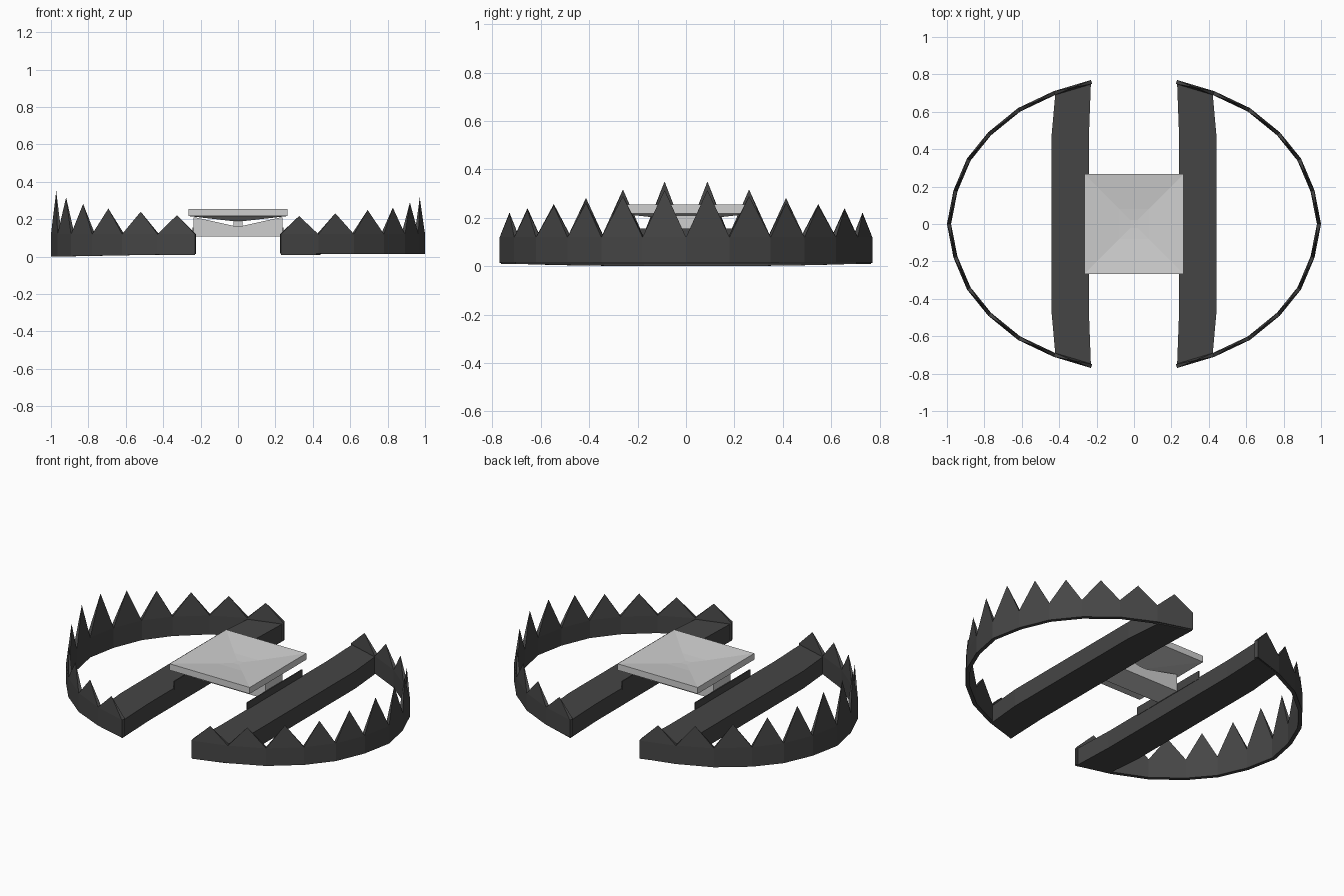
import bpy, bmesh
from mathutils import Vector

if "Cube" in bpy.data.objects:
    bpy.data.objects.remove(bpy.data.objects["Cube"], do_unlink=True)


def material(name, value):
    m = bpy.data.materials.new(name)
    m.use_nodes = True
    col = (value, value, value, 1)
    m.diffuse_color = col
    bsdf = m.node_tree.nodes["Principled BSDF"]
    bsdf.inputs["Base Color"].default_value = col
    bsdf.inputs["Roughness"].default_value = 0.7
    return m


DARK = material("dark iron", 0.06)
LIGHT = material("pale steel", 0.62)


def finish(name, bm, mat):
    bmesh.ops.recalc_face_normals(bm, faces=bm.faces)
    me = bpy.data.meshes.new(name)
    bm.to_mesh(me)
    bm.free()
    me.materials.append(mat)
    ob = bpy.data.objects.new(name, me)
    bpy.context.collection.objects.link(ob)
    return ob


def prism(name, points, offset, mat):
    """Extrude a planar outline by an offset vector."""
    bm = bmesh.new()
    face = bm.faces.new([bm.verts.new(p) for p in points])
    ext = bmesh.ops.extrude_face_region(bm, geom=[face])
    bmesh.ops.translate(bm, vec=offset,
                        verts=[g for g in ext["geom"] if isinstance(g, bmesh.types.BMVert)])
    return finish(name, bm, mat)


# Half of the jaw's plan outline, from the open end to the middle
HALF = [(0.23, 0.77), (0.43, 0.71), (0.62, 0.62), (0.78, 0.49),
        (0.893, 0.35), (0.965, 0.18), (1.0, 0.0)]
ARC = HALF + [(x, -y) for x, y in HALF[-2::-1]]
BAND_TOP, THICK = 0.12, 0.022


def jaw(name, side, tips, z_inner, z_outer):
    """Curved band with one pointed tooth on each segment."""
    bm = bmesh.new()
    rings = []
    for i, (x, y) in enumerate(ARC):
        a = Vector(ARC[max(i - 1, 0)])
        b = Vector(ARC[min(i + 1, len(ARC) - 1)])
        t = (b - a).normalized()
        inner = Vector((x, y)) + Vector((t.y, -t.x)) * THICK
        zb = z_inner + (z_outer - z_inner) * (x - 0.23) / 0.77
        rings.append([bm.verts.new((side * p[0], p[1], z)) for p, z in
                      (((x, y), zb), ((x, y), BAND_TOP),
                       (inner, BAND_TOP), (inner, zb))])
    heights = tips + tips[::-1]
    for a, b, h in zip(rings, rings[1:], heights):
        for k in (0, 2, 3):
            n = (k + 1) % 4
            bm.faces.new((a[k], a[n], b[n], b[k]))
        base = (a[1], b[1], b[2], a[2])
        mid = sum((v.co for v in base), Vector()) / 4
        tip = bm.verts.new((mid.x, mid.y, h))
        for k in range(4):
            bm.faces.new((base[k], base[(k + 1) % 4], tip))
    bm.faces.new(rings[0])
    bm.faces.new(rings[-1])
    return finish(name, bm, DARK)


jaw("left_jaw", 1, [0.217, 0.232, 0.25, 0.262, 0.29, 0.315], 0.016, 0.014)
jaw("right_jaw", -1, [0.222, 0.24, 0.257, 0.282, 0.317, 0.35], 0.014, 0.0)

# Straight beams closing each jaw, with a thin upright plate on the inner edge
BEAM_HALF = [(0.24, 0.5), (0.23, 0.765), (0.42, 0.705), (0.44, 0.48)]
BEAM = BEAM_HALF + [(x, -y) for x, y in BEAM_HALF[::-1]]
for side, label in ((1, "left"), (-1, "right")):
    prism(label + "_beam", [(side * x, y, 0.01) for x, y in BEAM], (0, 0, 0.104), DARK)
    prism(label + "_side_plate",
          [(side * 0.238, y, z) for y, z in
           ((-0.26, 0.105), (0.26, 0.105), (0.26, 0.155), (-0.26, 0.155))],
          (side * 0.006, 0, 0), DARK)

# Notched bracket spanning the beams
BRACKET_HALF = [(0.237, 0.107), (0.237, 0.21), (0.22, 0.208), (0.025, 0.165)]
BRACKET = BRACKET_HALF + [(-x, z) for x, z in BRACKET_HALF[::-1]]
prism("bracket", [(x, -0.08, z) for x, z in BRACKET], (0, 0.16, 0), LIGHT)

# Short post under the pan
prism("post", [(x, y, 0.155) for x, y in
               ((-0.025, -0.025), (0.025, -0.025), (0.025, 0.025), (-0.025, 0.025))],
      (0, 0, 0.045), LIGHT)

# Square pan: dished top, matching bulge underneath
bm = bmesh.new()
levels = [(0.03, 0.19), (0.265, 0.217), (0.265, 0.255), (0.08, 0.235), (0.02, 0.231)]
loops = [[bm.verts.new((sx * r, sy * r * 1.01, z))
          for sx, sy in ((-1, -1), (1, -1), (1, 1), (-1, 1))] for r, z in levels]
for a, b in zip(loops, loops[1:]):
    for k in range(4):
        n = (k + 1) % 4
        bm.faces.new((a[k], a[n], b[n], b[k]))
bm.faces.new(loops[0])
bm.faces.new(loops[-1])
finish("pan", bm, LIGHT)
